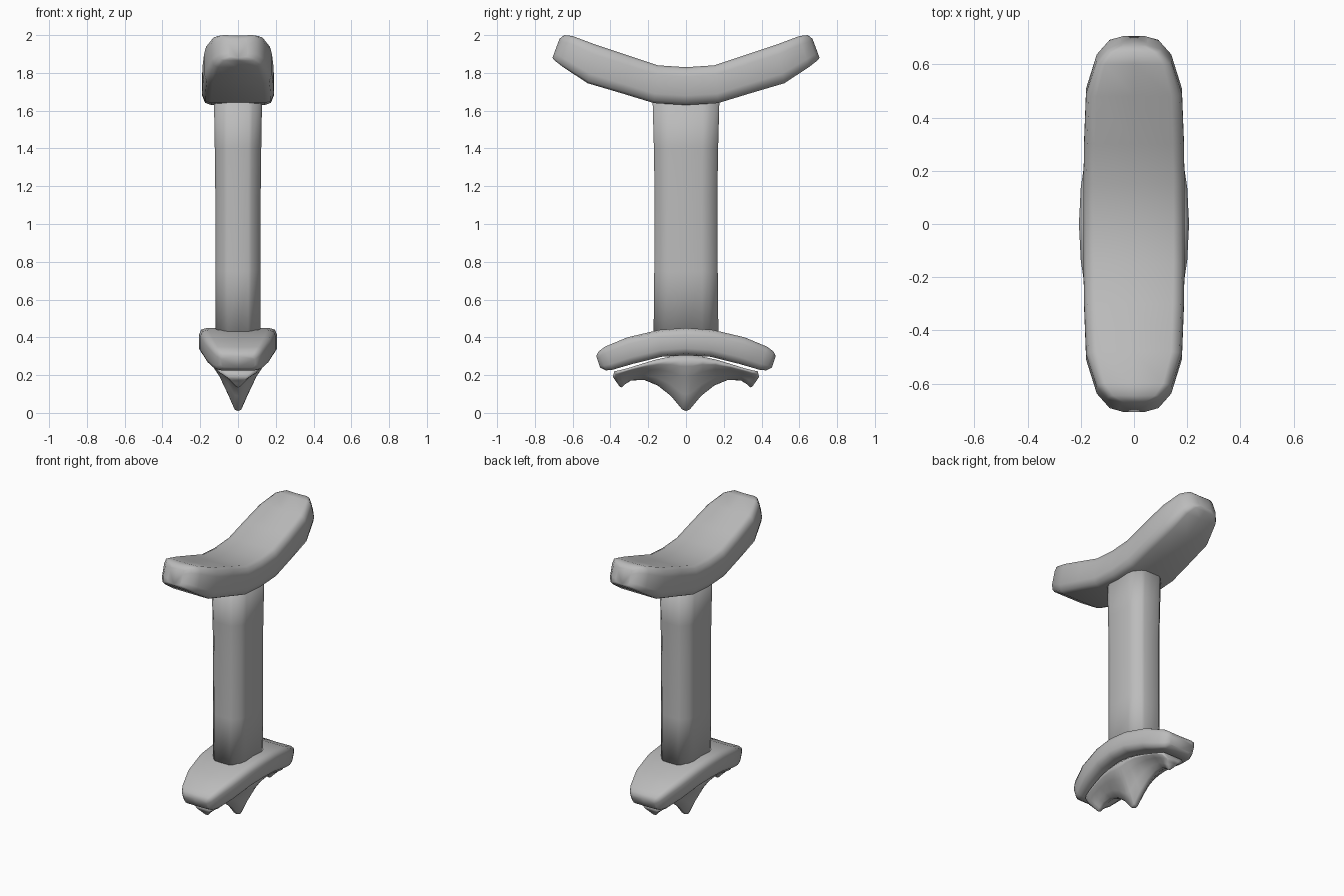
import bpy
import bmesh

cube = bpy.data.objects.get("Cube")
if cube:
    bpy.data.objects.remove(cube, do_unlink=True)

grey = bpy.data.materials.new("plain grey")
grey.use_nodes = True
GREY = (0.5, 0.5, 0.5, 1)
grey.diffuse_color = GREY
grey.node_tree.nodes["Principled BSDF"].inputs["Base Color"].default_value = GREY


def loft(name, rings):
    """Skin a list of equal point rings, cap both ends and smooth the result."""
    bm = bmesh.new()
    loops = [[bm.verts.new(p) for p in ring] for ring in rings]
    n = len(loops[0])
    for a, b in zip(loops, loops[1:]):
        for i in range(n):
            j = (i + 1) % n
            bm.faces.new((a[i], a[j], b[j], b[i]))
    bm.faces.new(loops[0])
    bm.faces.new(loops[-1])
    bmesh.ops.recalc_face_normals(bm, faces=bm.faces)
    for f in bm.faces:
        f.smooth = True
    mesh = bpy.data.meshes.new(name)
    bm.to_mesh(mesh)
    bm.free()
    mesh.materials.append(grey)
    obj = bpy.data.objects.new(name, mesh)
    bpy.context.collection.objects.link(obj)
    return obj


def mirrored(half):
    """Complete a section: u is the width factor, v runs from bottom 0 to top 1."""
    return half + [(-u, v) for u, v in reversed(half) if u]


def bar(name, section, stations):
    """Bar along y; a station is top y, top z, bottom y, bottom z, half width."""
    left = [(-yt, zt, -yb, zb, w) for yt, zt, yb, zb, w in reversed(stations[1:])]
    rings = [[(u * w, yb + (yt - yb) * v, zb + (zt - zb) * v) for u, v in section]
             for yt, zt, yb, zb, w in left + stations]
    return loft(name, rings)


# Rounded box section for the two crossbars
box = mirrored([(0, 0), (0.75, 0), (0.92, 0.06), (1, 0.25),
                (1, 0.75), (0.94, 0.94), (0.78, 1), (0, 0.985)])

# Upswept pommel
bar("pommel", box, [
    (0, 1.83, 0, 1.63, 0.19),
    (0.15, 1.84, 0.17, 1.64, 0.19),
    (0.30, 1.89, 0.34, 1.692, 0.187),
    (0.48, 1.95, 0.52, 1.745, 0.18),
    (0.60, 1.995, 0.65, 1.83, 0.14),
    (0.645, 2.0, 0.695, 1.865, 0.10),
    (0.67, 1.98, 0.707, 1.88, 0.05)])

# Drooping guard
bar("guard", box, [
    (0, 0.45, 0, 0.305, 0.207),
    (0.14, 0.44, 0.13, 0.297, 0.2),
    (0.31, 0.40, 0.28, 0.26, 0.175),
    (0.43, 0.35, 0.39, 0.228, 0.135),
    (0.463, 0.325, 0.425, 0.225, 0.115),
    (0.475, 0.30, 0.455, 0.24, 0.09)])

# Pointed collar beneath the guard, ridged along its underside
ridge = mirrored([(0, 0), (0.12, 0.02), (0.38, 0.3), (0.7, 0.62),
                  (0.95, 0.8), (1, 0.9), (0.85, 1), (0, 1)])
bar("collar", ridge, [
    (0, 0.305, 0, 0.01, 0.14),
    (0.03, 0.304, 0.02, 0.018, 0.14),
    (0.09, 0.297, 0.08, 0.09, 0.138),
    (0.16, 0.282, 0.15, 0.145, 0.132),
    (0.24, 0.258, 0.22, 0.174, 0.122),
    (0.31, 0.236, 0.29, 0.172, 0.112),
    (0.355, 0.225, 0.325, 0.15, 0.1),
    (0.38, 0.22, 0.34, 0.135, 0.085),
    (0.387, 0.19, 0.352, 0.14, 0.05)])

# Grip with chamfered corners, slightly waisted
quarter = [(1, 0), (1, 0.5), (0.9, 0.72), (0.6, 0.95), (0.45, 1), (0, 1)]
half = quarter + [(-x, y) for x, y in reversed(quarter[:-1])]
outline = half + [(x, -y) for x, y in reversed(half[1:-1])]
loft("grip", [[(x * rx, y * ry, z) for x, y in outline] for z, rx, ry in (
    (0.38, 0.12, 0.172), (0.75, 0.12, 0.168), (1.15, 0.12, 0.166),
    (1.4, 0.123, 0.17), (1.7, 0.128, 0.178))])
